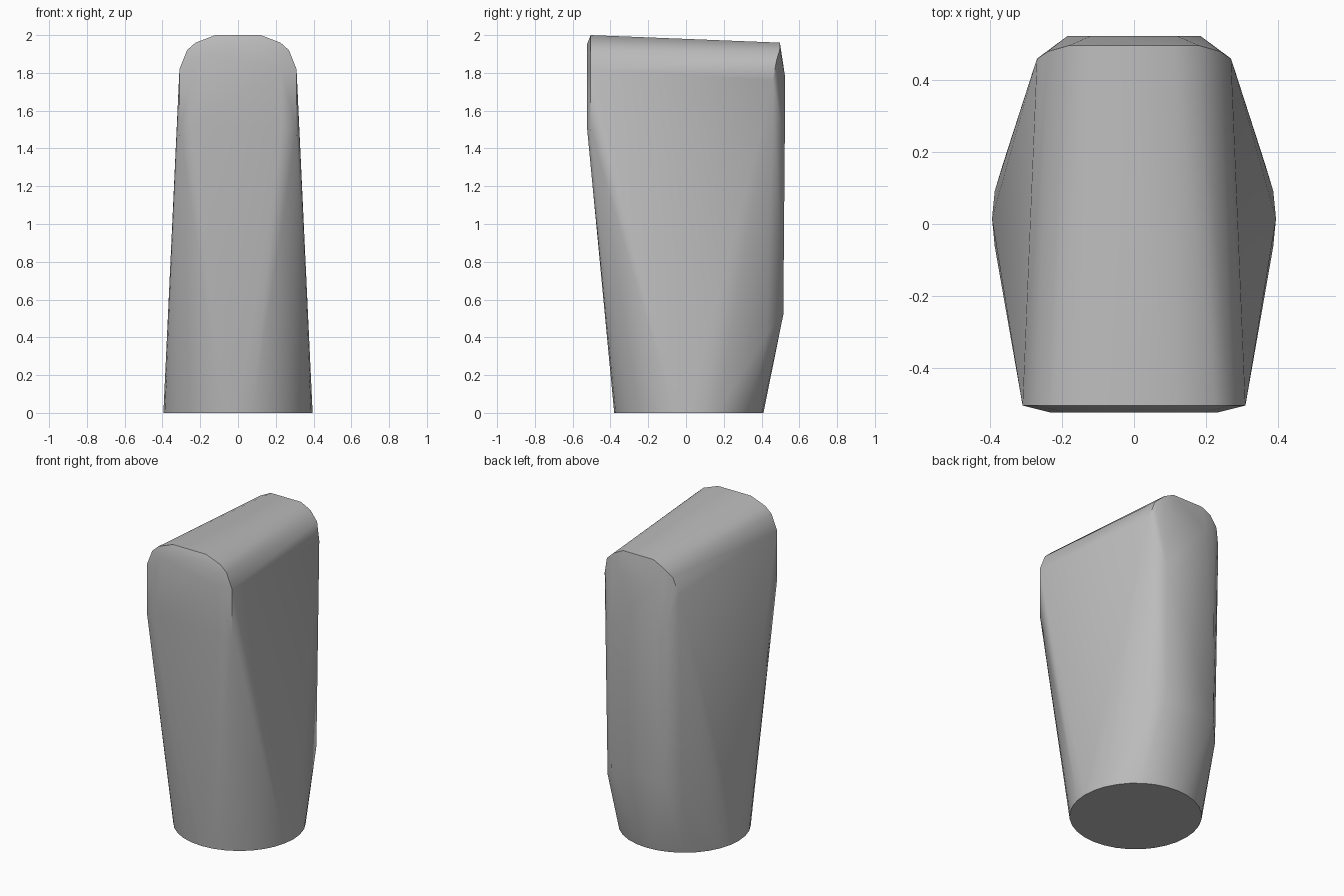
import bpy, bmesh, math

cube = bpy.data.objects.get("Cube")
if cube:
    bpy.data.objects.remove(cube, do_unlink=True)

grey = bpy.data.materials.new("plain grey")
grey.use_nodes = True
colour = (0.5, 0.5, 0.5, 1)
grey.diffuse_color = colour
grey.node_tree.nodes["Principled BSDF"].inputs["Base Color"].default_value = colour

# Right half of the outline: front arch, front face, back arch, back face
front_arch = [(0.31, -0.505, 1.5), (0.31, -0.505, 1.82), (0.27, -0.505, 1.92),
              (0.225, -0.505, 1.96), (0.12, -0.505, 2.0)]
front_face = [(0.23, -0.525, 1.52), (0.23, -0.525, 1.82), (0.19, -0.525, 1.9),
              (0.1, -0.525, 1.95)]
back_arch = [(0.27, 0.43, 0.42), (0.27, 0.46, 1.76), (0.24, 0.48, 1.87),
             (0.18, 0.497, 1.925), (0.11, 0.497, 1.96)]
back_face = [(0.185, 0.515, 0.52), (0.185, 0.523, 1.45), (0.12, 0.523, 1.79)]

# Solid tapered body: round foot blended into the arched head
bm = bmesh.new()
SEGMENTS = 32
for i in range(SEGMENTS):
    a = 2 * math.pi * i / SEGMENTS
    bm.verts.new((0.395 * math.cos(a), 0.015 + 0.395 * math.sin(a), 0))
for x, y, z in front_arch + front_face + back_arch + back_face:
    for side in (1, -1):
        bm.verts.new((side * x, y, z))
hull = bmesh.ops.convex_hull(bm, input=bm.verts)
loose = [v for v in bm.verts if not v.link_faces]
bmesh.ops.delete(bm, geom=loose, context='VERTS')
bmesh.ops.dissolve_limit(bm, angle_limit=math.radians(0.5),
                         verts=bm.verts, edges=bm.edges)
bmesh.ops.recalc_face_normals(bm, faces=bm.faces)

mesh = bpy.data.meshes.new("tapered_body")
bm.to_mesh(mesh)
bm.free()
mesh.materials.append(grey)
body = bpy.data.objects.new("tapered_body", mesh)
bpy.context.collection.objects.link(body)

# Smooth shading with crisp rims
bpy.ops.object.select_all(action='DESELECT')
body.select_set(True)
bpy.context.view_layer.objects.active = body
bpy.ops.object.shade_smooth_by_angle(angle=math.radians(30))
